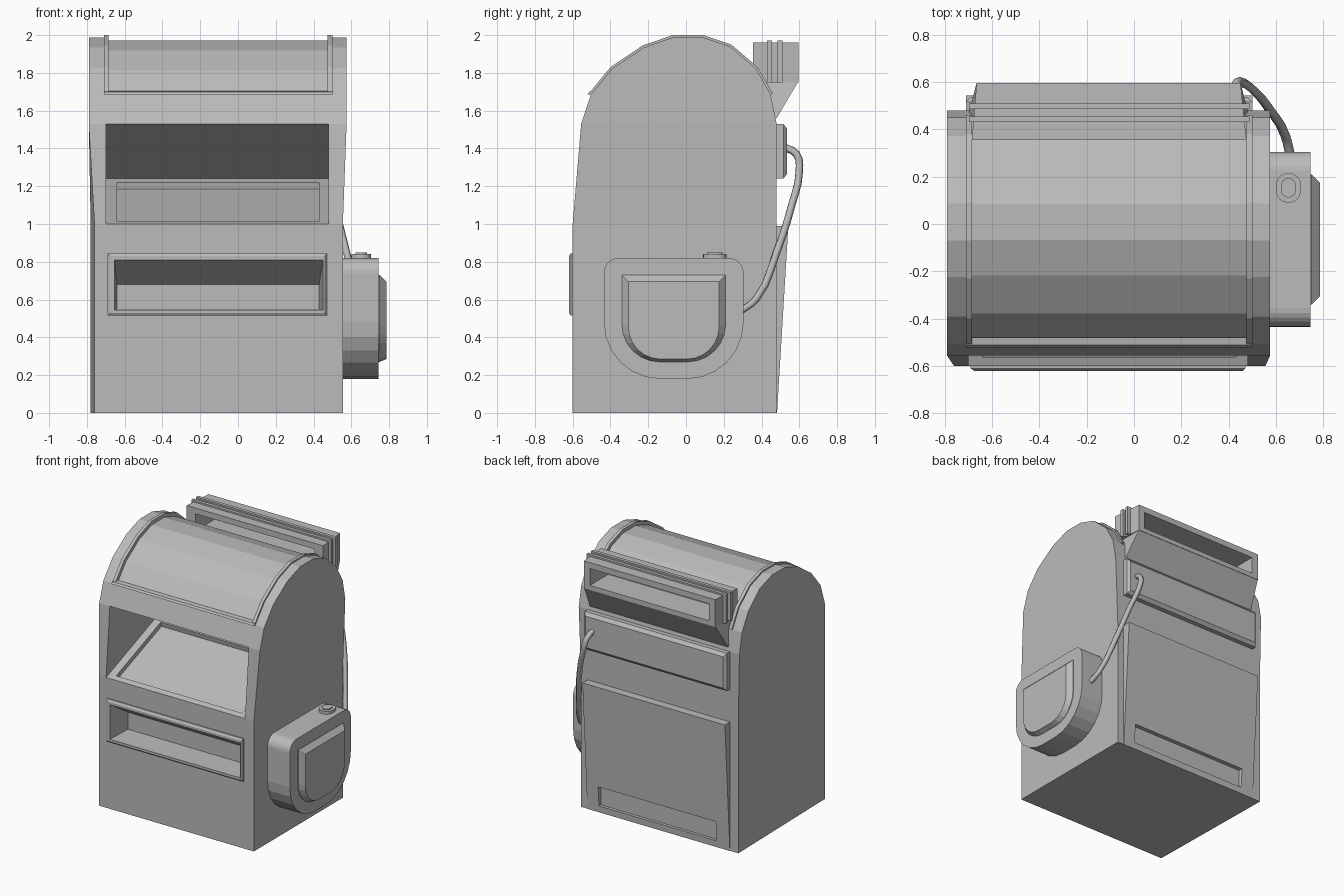
import bpy, bmesh, math
from mathutils import Vector

if "Cube" in bpy.data.objects:
    bpy.data.objects.remove(bpy.data.objects["Cube"])

grey = bpy.data.materials.new("plain_grey")
grey.use_nodes = True
grey.diffuse_color = (0.5, 0.5, 0.5, 1)
grey.node_tree.nodes["Principled BSDF"].inputs["Base Color"].default_value = (0.5, 0.5, 0.5, 1)


def loft(name, rings):
    """Closed solid through matching rings of points."""
    bm = bmesh.new()
    loops = [[bm.verts.new(p) for p in ring] for ring in rings]
    n = len(loops[0])
    for a, b in zip(loops, loops[1:]):
        for i in range(n):
            bm.faces.new((a[i], a[(i + 1) % n], b[(i + 1) % n], b[i]))
    bm.faces.new(loops[0])
    bm.faces.new(loops[-1])
    bmesh.ops.recalc_face_normals(bm, faces=bm.faces)
    mesh = bpy.data.meshes.new(name)
    bm.to_mesh(mesh)
    bm.free()
    mesh.materials.append(grey)
    obj = bpy.data.objects.new(name, mesh)
    bpy.context.collection.objects.link(obj)
    return obj


def prism(name, profile, x0, x1):
    """Side profile of (y, z) points extruded along x."""
    return loft(name, [[(x, y, z) for y, z in profile] for x in (x0, x1)])


def rect(x0, x1, z0, z1, y):
    return [(x0, y, z0), (x1, y, z0), (x1, y, z1), (x0, y, z1)]


def box_profile(y0, y1, z0, z1):
    return [(y0, z0), (y1, z0), (y1, z1), (y0, z1)]


def rounded(a0, a1, b0, b1, r_low, r_high, n=6):
    """Rounded rectangle with separate low and high corner radii."""
    pts = []
    corners = [(a1 - r_low, b0 + r_low, r_low, -90), (a1 - r_high, b1 - r_high, r_high, 0),
               (a0 + r_high, b1 - r_high, r_high, 90), (a0 + r_low, b0 + r_low, r_low, 180)]
    for ca, cb, r, start in corners:
        for i in range(n + 1):
            t = math.radians(start + 90 * i / n)
            pts.append((ca + r * math.cos(t), cb + r * math.sin(t)))
    return pts


def cut(cutter, *targets):
    for obj in targets:
        mod = obj.modifiers.new("cut", 'BOOLEAN')
        mod.operation, mod.solver, mod.object = 'DIFFERENCE', 'EXACT', cutter
        bpy.context.view_layer.objects.active = obj
        bpy.ops.object.modifier_apply(modifier=mod.name)
    bpy.data.objects.remove(cutter)


# Domed roof line, front to back
ARC = [(-0.515, 1.69), (-0.40, 1.83), (-0.23, 1.945), (-0.07, 2.0),
       (0.09, 2.0), (0.24, 1.95), (0.38, 1.83), (0.46, 1.69)]


def arc(d):
    """Roof line moved outward by d."""
    c = Vector((-0.02, 1.5))
    return [tuple(Vector(p) + d * (Vector(p) - c).normalized()) for p in ARC]


# Main cabinet, flaring slightly above the opening
profile = [(-0.60, 0), (-0.60, 1.0), (-0.555, 1.53)] + arc(-0.012) + [(0.48, 1.53), (0.48, 1.0), (0.48, 0)]
body = prism("cabinet_body", profile, -0.79, 0.575)
bm = bmesh.new()
bm.from_mesh(body.data)
for z in (1.0, 1.53):
    bmesh.ops.bisect_plane(bm, geom=bm.verts[:] + bm.edges[:] + bm.faces[:],
                           plane_co=(0, 0, z), plane_no=(0, 0, 1))
for v in bm.verts:
    if v.co.z < 1.2:
        v.co.x = 0.555 if v.co.x > 0 else (-0.76 if v.co.y < 0 else -0.78)
bm.to_mesh(body.data)
bm.free()

# Roof panel recess between the side rims
cut(prism("roof_cutter", arc(-0.028) + arc(0.1)[::-1], -0.70, 0.49), body)
for name, x0, x1 in (("roof_rail_right", -0.71, -0.685), ("roof_rail_left", 0.475, 0.50)):
    prism(name, arc(-0.035) + arc(0)[::-1], x0, x1)
prism("roof_front_lip", [(-0.49, 1.685), (-0.522, 1.685), (-0.512, 1.70), (-0.48, 1.705)], -0.71, 0.50)

# Wedge opening with a sunken sloping panel
cut(prism("opening_cutter", [(-0.7, 0.962), (0.03, 1.24), (-0.7, 1.602)], -0.70, 0.48), body)
cut(prism("panel_cutter", [(-0.57, 1.05), (-0.03, 1.255), (-0.015, 1.185), (-0.555, 0.98)], -0.64, 0.43), body)

# Framed tray in the front
frame = loft("tray_frame", [rect(-0.69, 0.47, 0.515, 0.845, -0.58),
                            rect(-0.69, 0.47, 0.515, 0.845, -0.61),
                            rect(-0.675, 0.46, 0.53, 0.83, -0.62)])
cut(loft("tray_cutter", [rect(-0.655, 0.45, 0.545, 0.81, -0.7),
                         rect(-0.655, 0.45, 0.545, 0.81, -0.615),
                         rect(-0.64, 0.43, 0.55, 0.68, -0.42)]), body, frame)

# Side box with raised cover
outline = rounded(-0.435, 0.305, 0.18, 0.82, 0.30, 0.08)
loft("side_box", [[(x, y, z) for y, z in outline] for x in (0.54, 0.745)])
cover = [(0.73, rounded(-0.34, 0.21, 0.27, 0.73, 0.20, 0.002)),
         (0.75, rounded(-0.34, 0.21, 0.27, 0.73, 0.20, 0.002)),
         (0.785, rounded(-0.305, 0.175, 0.285, 0.695, 0.17, 0.002))]
loft("side_box_cover", [[(x, y, z) for y, z in pts] for x, pts in cover])

# Oval button with a raised centre
for name, inset, z0, z1 in (("button_base", 0, 0.80, 0.842), ("button_cap", 0.022, 0.83, 0.85)):
    oval = rounded(0.60 + inset, 0.705 - inset, 0.09 + inset, 0.215 - inset, 0.05 - inset, 0.05 - inset, 4)
    loft(name, [[(x, y, z) for x, y in oval] for z in (z0, z1)])

# Cable from the side box to the back plate
curve = bpy.data.curves.new("cable", 'CURVE')
curve.dimensions, curve.bevel_depth, curve.bevel_resolution = '3D', 0.02, 1
curve.resolution_u, curve.use_fill_caps = 3, True
path = [(0.66, 0.29, 0.54), (0.64, 0.37, 0.60), (0.575, 0.48, 0.85),
        (0.51, 0.56, 1.10), (0.45, 0.60, 1.28), (0.43, 0.585, 1.37), (0.42, 0.51, 1.41)]
spline = curve.splines.new('BEZIER')
spline.bezier_points.add(len(path) - 1)
for bp, p in zip(spline.bezier_points, path):
    bp.co = p
    bp.handle_left_type = bp.handle_right_type = 'AUTO'
curve.materials.append(grey)
cable = bpy.data.objects.new("cable", curve)
bpy.context.collection.objects.link(cable)

# Back plates
loft("upper_back_plate", [rect(-0.71, 0.50, 1.24, 1.53, 0.46), rect(-0.71, 0.50, 1.24, 1.53, 0.515),
                          rect(-0.69, 0.48, 1.265, 1.505, 0.535)])
door = prism("lower_back_door", [(0.46, 0), (0.482, 0), (0.542, 0.99), (0.46, 0.99)], -0.71, 0.50)
cut(loft("slot_cutter", [rect(-0.60, 0.40, 0.05, 0.20, y) for y in (0.462, 0.6)]), door, body)

# Open rear handle with ribs and a wedge support
handle = loft("rear_handle", [rect(-0.685, 0.475, 1.75, 1.96, 0.355), rect(-0.665, 0.45, 1.75, 1.96, 0.595)])
ribs = [loft("handle_rib", [rect(-0.697, 0.487, 1.75, 1.972, y) for y in (y0, y0 + 0.025)])
        for y0 in (0.43, 0.485)]
cut(loft("handle_cutter", [rect(-0.61, 0.40, 1.785, 1.915, y) for y in (0.2, 0.7)]), handle, *ribs)
loft("handle_support", [[(x, 0.40, 1.755), (x, 0.595, 1.755), (x + s * 0.03, 0.48, 1.56), (x + s * 0.03, 0.43, 1.60)]
                        for x, s in ((-0.665, -1), (0.45, 1))])
